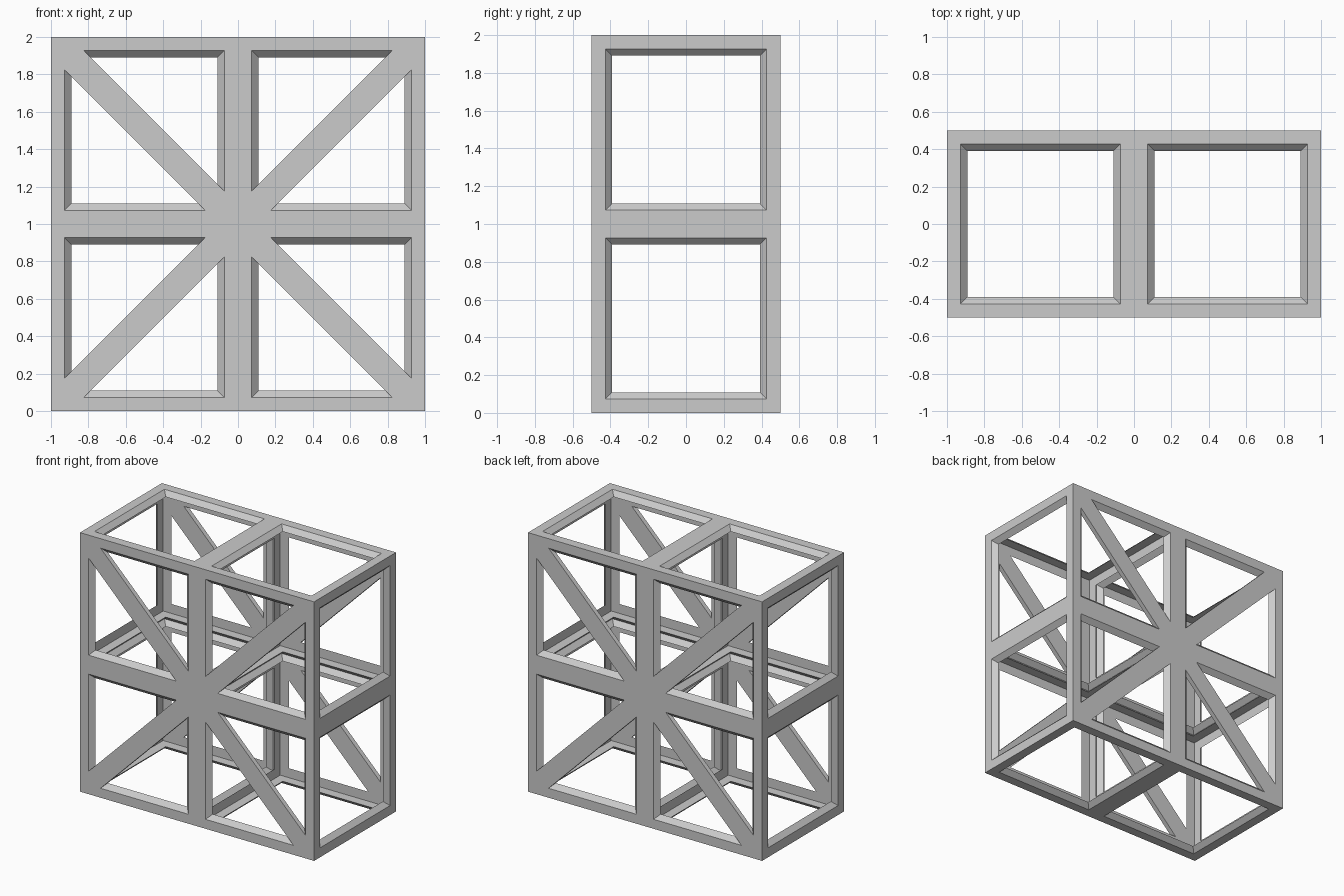
import bpy
import bmesh
from mathutils import Vector

STRIP = 0.073   # width of the flat border around each opening
WALL = 0.036    # thickness of the flat borders

if "Cube" in bpy.data.objects:
    bpy.data.objects.remove(bpy.data.objects["Cube"], do_unlink=True)

# Material
grey = bpy.data.materials.new("plain grey")
grey.use_nodes = True
colour = (0.6, 0.6, 0.6, 1)
grey.diffuse_color = colour
grey.node_tree.nodes["Principled BSDF"].inputs["Base Color"].default_value = colour

# One cell: a unit cube whose front and back are split by a diagonal
centre = Vector((0.5, 0, 0.5))
cage = bmesh.new()
bmesh.ops.create_cube(cage, size=1)
bmesh.ops.translate(cage, verts=cage.verts, vec=centre)
for face in list(cage.faces):
    if abs(face.normal.y) > 0.9:
        ends = [v for v in face.verts if abs(v.co.x - v.co.z) < 0.01]
        bmesh.utils.face_split(face, ends[0], ends[1])


def inset(points):
    """The polygon shrunk by STRIP on every side."""
    result = []
    for i, p in enumerate(points):
        a = (points[i - 1] - p).normalized()
        b = (points[(i + 1) % len(points)] - p).normalized()
        result.append(p + (a + b) * STRIP / a.cross(b).length)
    return result


# Beams: outer border, sides of the opening, and inner border of each face
frame = bmesh.new()
for face in cage.faces:
    outer = [v.co.copy() for v in face.verts]
    inner = [centre + (p - centre) * (1 - 2 * WALL) for p in outer]
    rings = [outer, inset(outer), inset(inner), inner]
    if face.normal.x < -0.9 or face.normal.z < -0.9:
        rings = rings[1:]   # planes shared with the next cell need no outer border
    for start, end in zip(rings, rings[1:]):
        for i in range(len(outer)):
            j = (i + 1) % len(outer)
            quad = (start[i], start[j], end[j], end[i])
            frame.faces.new([frame.verts.new(p) for p in quad])
bmesh.ops.remove_doubles(frame, verts=frame.verts, dist=0.0005)

mesh = bpy.data.meshes.new("truss_frame")
frame.to_mesh(mesh)
frame.free()
cage.free()
mesh.materials.append(grey)

# Four cells by mirroring sideways and downwards
truss = bpy.data.objects.new("truss_frame", mesh)
truss.location.z = 1
bpy.context.collection.objects.link(truss)
mirror = truss.modifiers.new("four cells", 'MIRROR')
mirror.use_axis = (True, False, True)
mirror.merge_threshold = 0.0005
